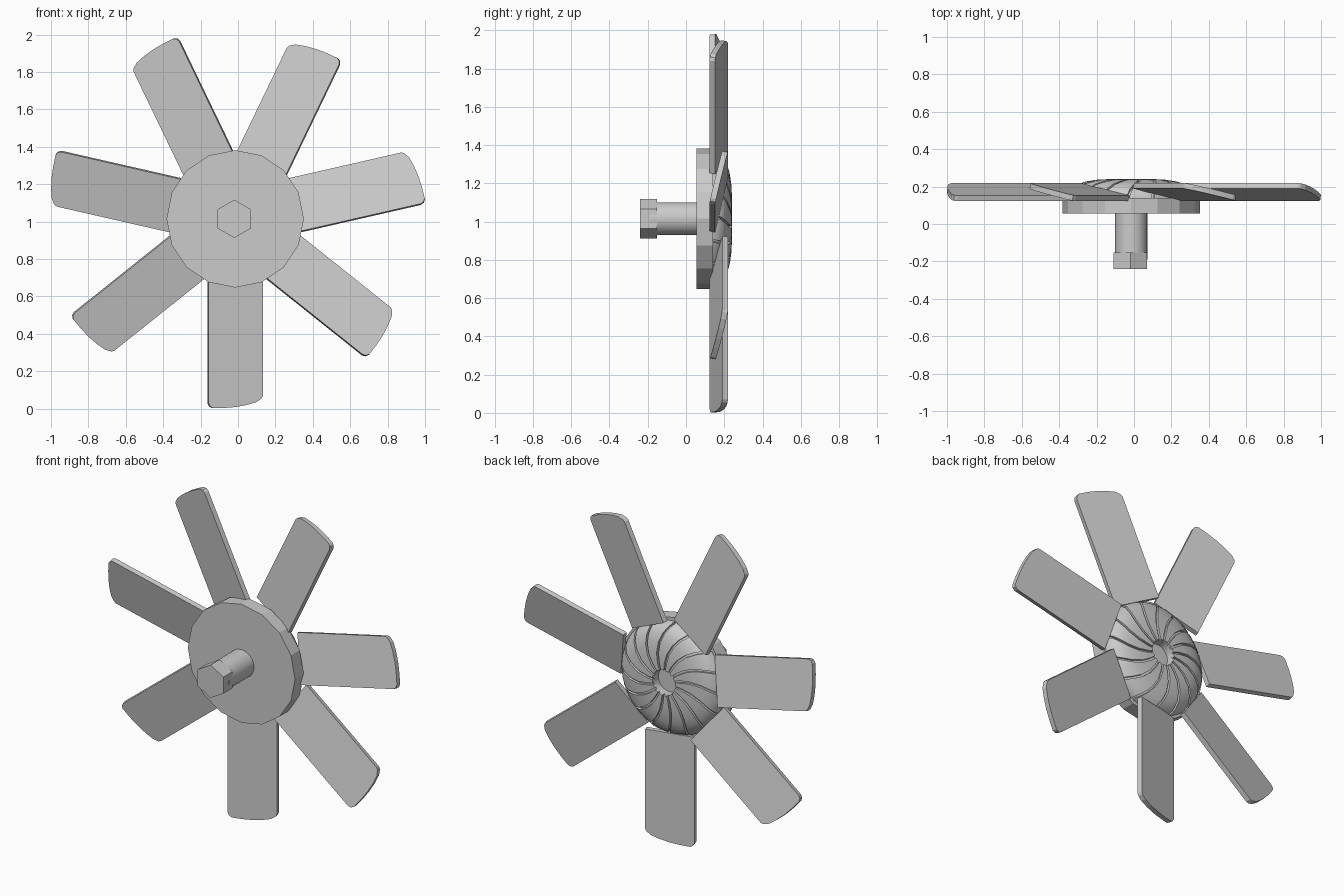
import bpy, bmesh, math
from math import sin, cos, pi, radians

if "Cube" in bpy.data.objects:
    bpy.data.objects.remove(bpy.data.objects["Cube"])

CX, CZ = -0.015, 1.015      # rotor axis (runs along y)


def P(r, a, y, cx=CX):
    return (cx + r * cos(a), y, CZ + r * sin(a))


def finish(bm, name, smooth=False):
    bmesh.ops.recalc_face_normals(bm, faces=bm.faces)
    me = bpy.data.meshes.new(name)
    bm.to_mesh(me)
    bm.free()
    ob = bpy.data.objects.new(name, me)
    bpy.context.collection.objects.link(ob)
    if smooth:
        bpy.ops.object.select_all(action='DESELECT')
        bpy.context.view_layer.objects.active = ob
        ob.select_set(True)
        bpy.ops.object.shade_smooth_by_angle(angle=radians(35))
    return ob


def skin(bm, rings):
    # join closed rings of points with quads and cap both ends
    vs = [[bm.verts.new(p) for p in ring] for ring in rings]
    n = len(vs[0])
    for a, b in zip(vs, vs[1:]):
        for i in range(n):
            j = (i + 1) % n
            bm.faces.new((a[i], a[j], b[j], b[i]))
    bm.faces.new(vs[0])
    bm.faces.new(vs[-1])


def prism(name, r, y0, y1, sides, cx=CX, smooth=False):
    bm = bmesh.new()
    skin(bm, [[P(r, pi / 2 + 2 * pi * i / sides, y, cx) for i in range(sides)]
              for y in (y0, y1)])
    return finish(bm, name, smooth)


# hub disc, shaft and hexagonal shaft end
prism("hub_disc", 0.367, 0.055, 0.14, 16)
prism("shaft", 0.086, -0.19, 0.06, 32, smooth=True)
prism("hex_end", 0.102, -0.24, -0.152, 6, cx=-0.02)

# domed back with swirling grooves and a recessed centre: (radius, y, groove depth)
profile = [(0.345, 0.12, 0), (0.345, 0.15, 0.012), (0.325, 0.187, 0.014),
           (0.29, 0.212, 0.014), (0.24, 0.228, 0.014), (0.18, 0.237, 0.014),
           (0.12, 0.24, 0.014), (0.078, 0.24, 0.012), (0.074, 0.215, 0),
           (0.074, 0.185, 0)]
GROOVES = 16
bm = bmesh.new()
rings = []
for r, y, depth in profile:
    ring = []
    step = 2 * pi / GROOVES
    w = min(0.013 / r, step * 0.35)
    swirl = radians(24) * ((r - 0.07) / 0.275) ** 1.5
    nr, ny = (depth, 0) if r == 0.345 else (depth * r, depth)
    for k in range(GROOVES):
        a = k * step + swirl
        for t, low in ((0, 1), (w, 1), (w + 0.002, 0), (w + (step - w) / 2, 0),
                       (step - 0.002, 0)):
            ring.append(P(r - nr * low, a + t, y - ny * low))
    rings.append(ring)
skin(bm, rings)
finish(bm, "dome", True)

# seven pitched flat blades with rounded, slightly skewed tips: (across, radial)
outline = [(-0.145, 0.33), (0.145, 0.33), (0.145, 0.945), (0.138, 0.96),
           (0.11, 0.98), (0.06, 0.995), (0.0, 1.006), (-0.06, 1.011),
           (-0.12, 1.012), (-0.137, 1.003), (-0.145, 0.985)]
PITCH, HALF = radians(13), 0.015
for k in range(7):
    a = -pi / 2 + k * 2 * pi / 7
    bm = bmesh.new()
    rings = []
    for h in (-HALF, HALF):
        ring = []
        for u, r in outline:
            t = u - h * sin(PITCH)
            y = 0.171 + u * math.tan(PITCH) + h * cos(PITCH)
            ring.append((CX + r * cos(a) - t * sin(a), y,
                         CZ + r * sin(a) + t * cos(a)))
        rings.append(ring)
    skin(bm, rings)
    finish(bm, f"blade_{k + 1}")
